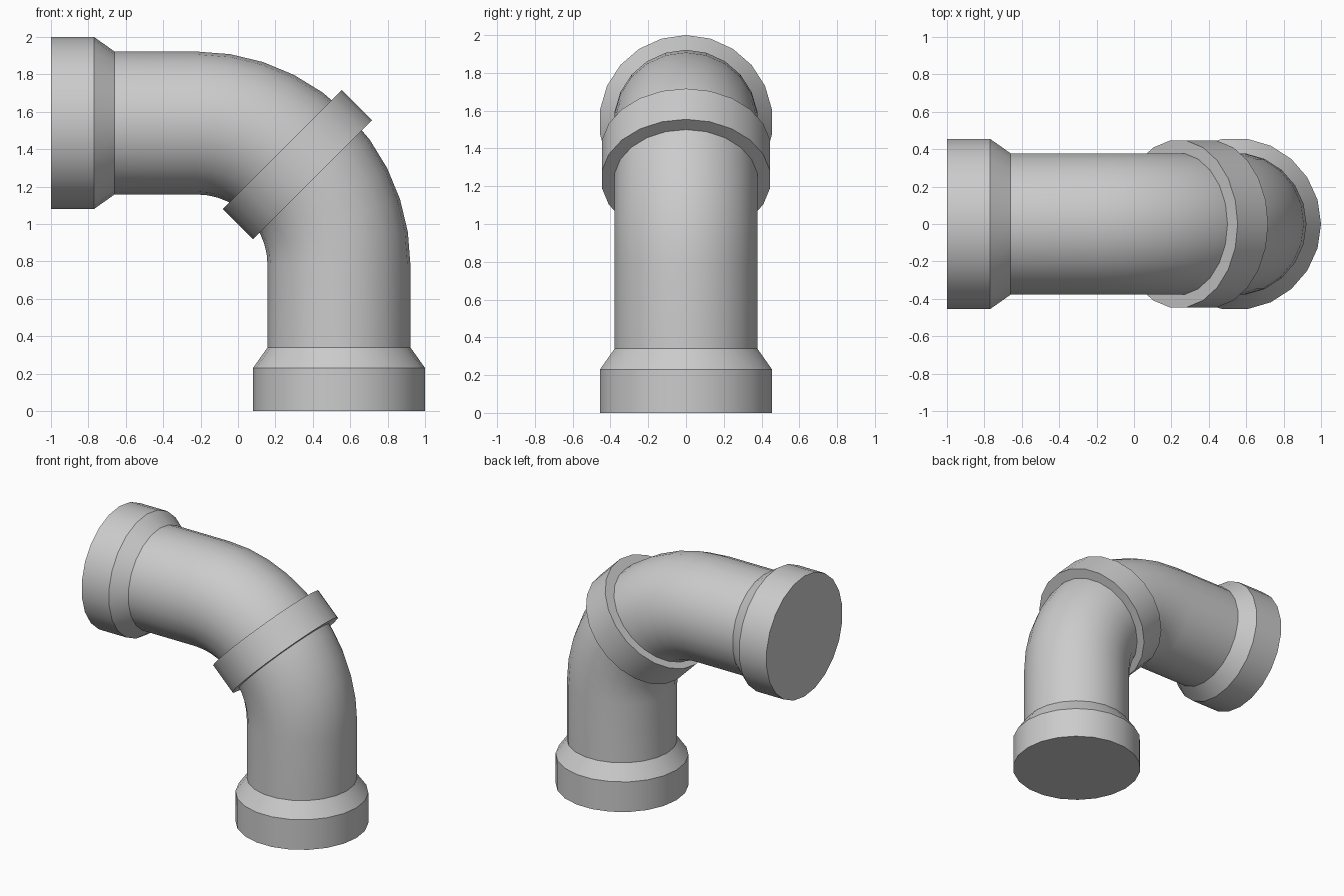
import bpy, bmesh, math
from mathutils import Vector

if "Cube" in bpy.data.objects:
    bpy.data.objects.remove(bpy.data.objects["Cube"])

SIDES = 22
R_PIPE, R_SOCKET, R_COLLAR = 0.382, 0.46, 0.45
BEND_X, BEND_Z, BEND_R = -0.22, 0.78, 0.76


def sweep(name, rings, cap_start=False, cap_end=False):
    """Skin circular rings; each is (x, z, tangent angle, radius) in the XZ plane.
    Angle 0 runs along +x, 90 degrees runs along -z."""
    bm = bmesh.new()
    loops = []
    for x, z, a, r in rings:
        out = Vector((math.sin(a), 0, math.cos(a)))
        side = Vector((0, 1, 0))
        c = Vector((x, 0, z))
        loops.append([bm.verts.new(c + r * (out * math.cos(t) + side * math.sin(t)))
                      for t in (2 * math.pi * i / SIDES for i in range(SIDES))])
    for p, q in zip(loops, loops[1:]):
        for i in range(SIDES):
            j = (i + 1) % SIDES
            bm.faces.new((p[i], p[j], q[j], q[i]))
    if cap_start:
        bm.faces.new(loops[0])
    if cap_end:
        bm.faces.new(loops[-1])
    bmesh.ops.recalc_face_normals(bm, faces=bm.faces)
    me = bpy.data.meshes.new(name)
    bm.to_mesh(me)
    bm.free()
    ob = bpy.data.objects.new(name, me)
    bpy.context.collection.objects.link(ob)
    bpy.ops.object.select_all(action='DESELECT')
    ob.select_set(True)
    bpy.context.view_layer.objects.active = ob
    bpy.ops.object.shade_smooth_by_angle(angle=math.radians(30))
    return ob


def on_bend(a, r=R_PIPE, shift=0.0):
    x = BEND_X + BEND_R * math.sin(a) + shift * math.cos(a)
    z = BEND_Z + BEND_R * math.cos(a) - shift * math.sin(a)
    return (x, z, a, r)


TOP_Z, LEG_X = BEND_Z + BEND_R, BEND_X + BEND_R
DOWN = math.pi / 2

# Elbow pipe: straight run, ten-step quarter bend, straight leg
sweep("elbow_pipe",
      [(-0.66, TOP_Z, 0, R_PIPE)]
      + [on_bend(math.radians(9 * i)) for i in range(11)]
      + [(LEG_X, 0.34, DOWN, R_PIPE)])

# Sockets: wide capped end with a short taper onto the pipe
socket = [(0.0, R_SOCKET), (0.23, R_SOCKET), (0.34, R_PIPE)]
sweep("wall_socket", [(-1 + d, TOP_Z, 0, r) for d, r in socket], cap_start=True)
sweep("floor_socket", [(LEG_X, d, DOWN, r) for d, r in reversed(socket)], cap_end=True)

# Collar band around the middle of the bend
mid = math.radians(45)
sweep("middle_collar",
      [on_bend(mid, r, s) for s, r in
       ((-0.115, 0.36), (-0.115, R_COLLAR), (0.115, R_COLLAR), (0.115, 0.36))])
